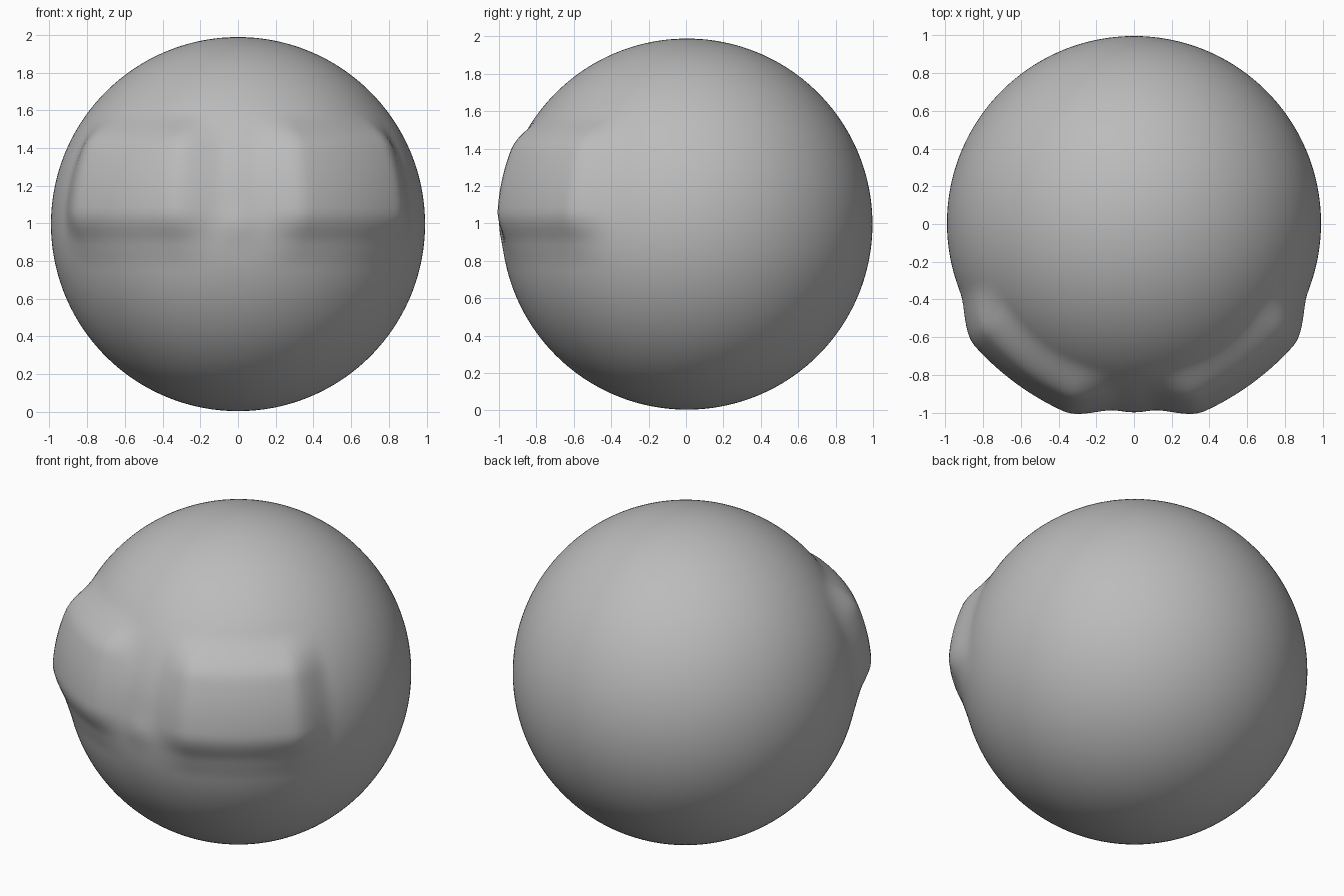
import bpy, bmesh, math

if "Cube" in bpy.data.objects:
    bpy.data.objects.remove(bpy.data.objects["Cube"])

R = 0.992
CENTRE = (0.0, 0.005, 0.996)


def smooth(a, b, x):
    t = max(0.0, min(1.0, (x - a) / (b - a)))
    return t * t * (3 - 2 * t)


def bump(az, el):
    """Raised rounded pad on each side of the front (degrees)."""
    a = abs(az)
    side = smooth(4, 21, a) * (1 - smooth(52, 69, a))
    lower = 0.45 * smooth(-14, 1, el) + 0.55 * smooth(-6, 4, el)
    upper = 1 - smooth(22, 37, el)
    # pads are flattened, so their outer rims stand a little prouder
    height = 0.066 + 0.014 * min(1.0, ((a - 36) / 18) ** 2)
    bridge = 0.012 * math.exp(-(az / 6) ** 2 - (el / 5) ** 2)
    return height * side * lower * upper + bridge


bm = bmesh.new()
bmesh.ops.create_uvsphere(bm, u_segments=192, v_segments=112, radius=R)
for v in bm.verts:
    d = v.co.normalized()
    az = math.degrees(math.atan2(d.x, -d.y))
    el = math.degrees(math.asin(max(-1, min(1, d.z))))
    v.co = d * (R + bump(az, el))
    v.co.x += CENTRE[0]
    v.co.y += CENTRE[1]
    v.co.z += CENTRE[2]
for f in bm.faces:
    f.smooth = True
mesh = bpy.data.meshes.new("ball_head")
bm.to_mesh(mesh)
bm.free()

# Single plain grey
grey = bpy.data.materials.new("plain grey")
grey.diffuse_color = (0.5, 0.5, 0.5, 1)
grey.use_nodes = True
grey.node_tree.nodes["Principled BSDF"].inputs["Base Color"].default_value = grey.diffuse_color
mesh.materials.append(grey)
ob = bpy.data.objects.new("ball_head", mesh)
bpy.context.collection.objects.link(ob)
